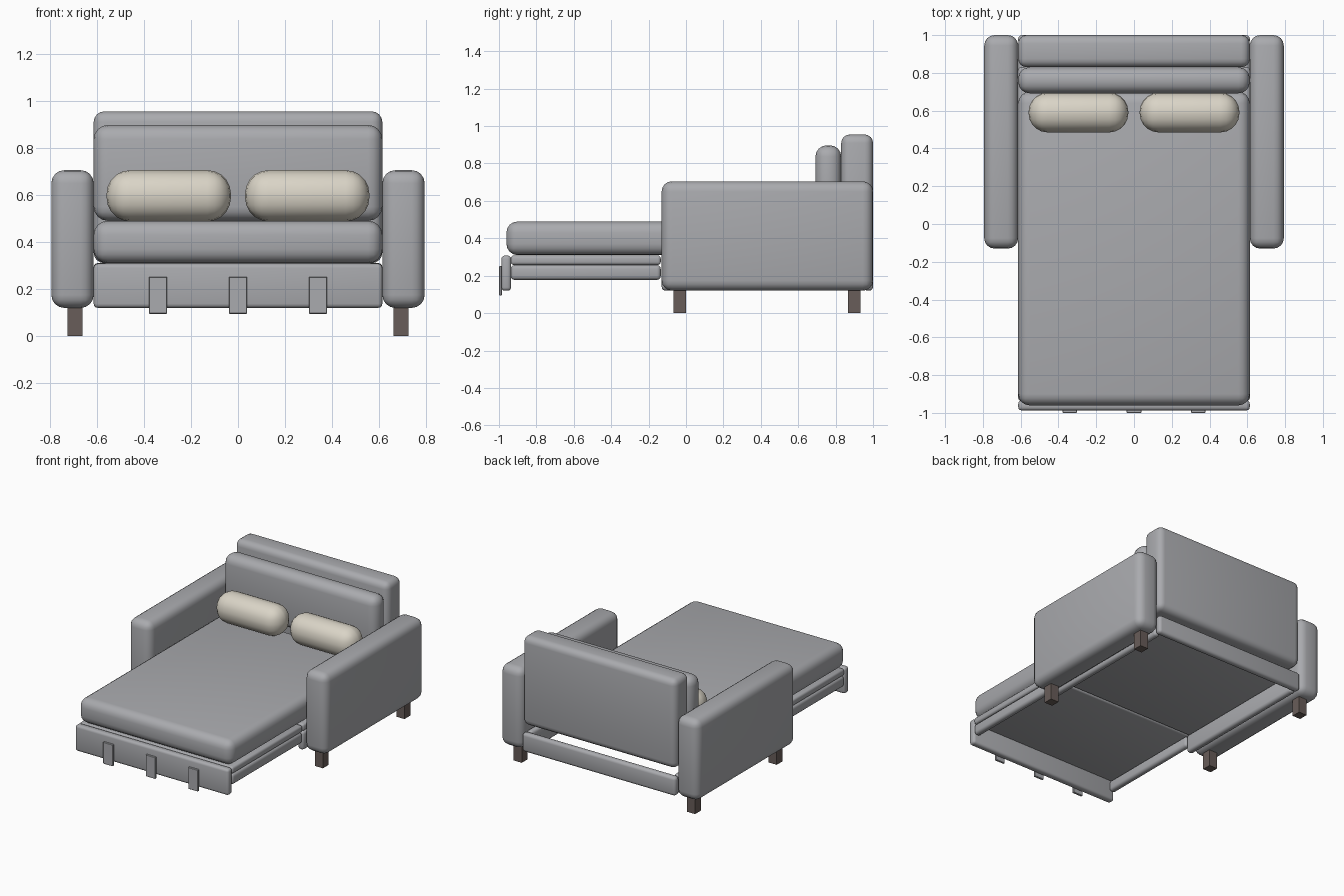
import bpy, bmesh, math
from mathutils import Vector

if "Cube" in bpy.data.objects:
    bpy.data.objects.remove(bpy.data.objects["Cube"])


def material(name, rgb):
    m = bpy.data.materials.new(name)
    m.diffuse_color = (*rgb, 1.0)
    m.use_nodes = True
    m.node_tree.nodes["Principled BSDF"].inputs["Base Color"].default_value = m.diffuse_color
    return m


FABRIC = material("grey fabric", (0.40, 0.405, 0.425))
CREAM = material("cream fabric", (0.70, 0.66, 0.57))
WOOD = material("dark wood", (0.14, 0.11, 0.10))


def box(name, x, y, z, mat, bevel=0.0, segments=4):
    """Box from (min, max) ranges, with rounded edges."""
    bm = bmesh.new()
    bmesh.ops.create_cube(bm, size=1.0)
    for v in bm.verts:
        v.co = Vector([lo + (c + 0.5) * (hi - lo) for c, (lo, hi) in zip(v.co, (x, y, z))])
    if bevel:
        bmesh.ops.bevel(bm, geom=bm.edges[:], offset=bevel, segments=segments,
                        profile=0.5, affect='EDGES', clamp_overlap=True)
    for f in bm.faces:
        f.smooth = bevel > 0
    me = bpy.data.meshes.new(name)
    bm.to_mesh(me)
    bm.free()
    me.materials.append(mat)
    ob = bpy.data.objects.new(name, me)
    bpy.context.collection.objects.link(ob)
    if bevel:
        bpy.context.view_layer.objects.active = ob
        ob.select_set(True)
        bpy.ops.object.shade_smooth_by_angle(angle=math.radians(35))
        ob.select_set(False)
    return ob


def pair(name, x, y, z, mat, bevel=0.0, segments=4):
    """The same box on the right and left."""
    box(name + "_right", x, y, z, mat, bevel, segments)
    box(name + "_left", (-x[1], -x[0]), y, z, mat, bevel, segments)


W = (-0.613, 0.613)

# arms and legs
pair("arm", (0.613, 0.793), (-0.13, 1.0), (0.12, 0.705), FABRIC, 0.055)
pair("front_leg", (0.66, 0.725), (-0.066, 0.0), (0.0, 0.13), WOOD)
pair("back_leg", (0.66, 0.725), (0.865, 0.932), (0.0, 0.13), WOOD)

# backrest, loose back cushion, mattress
box("backrest", W, (0.83, 1.0), (0.31, 0.955), FABRIC, 0.045)
box("back_cushion", W, (0.692, 0.83), (0.49, 0.897), FABRIC, 0.06)
box("mattress", W, (-0.96, 0.70), (0.31, 0.49), FABRIC, 0.06)

# fixed base frame
box("base_platform", W, (-0.13, 0.83), (0.258, 0.31), FABRIC, 0.015, 3)
pair("base_side_rail", (0.565, 0.613), (-0.13, 0.95), (0.12, 0.255), FABRIC, 0.02, 3)
box("base_back_rail", W, (0.95, 1.0), (0.12, 0.255), FABRIC, 0.02, 3)

# pull-out frame
box("pull_out_platform", W, (-0.937, -0.135), (0.258, 0.308), FABRIC, 0.015, 3)
pair("pull_out_side_rail", (0.565, 0.613), (-0.937, -0.135), (0.178, 0.257), FABRIC, 0.02, 3)
box("front_panel", W, (-0.987, -0.935), (0.12, 0.308), FABRIC, 0.018, 3)

# pull straps on the front panel
for i, cx in enumerate((-0.34, 0.0, 0.34)):
    box(f"pull_strap_{i + 1}", (cx - 0.039, cx + 0.039), (-1.0, -0.985),
        (0.095, 0.252), FABRIC, 0.003, 1)

# bolster pillows
pair("pillow", (0.03, 0.558), (0.485, 0.695), (0.488, 0.705), CREAM, 0.1, 5)
